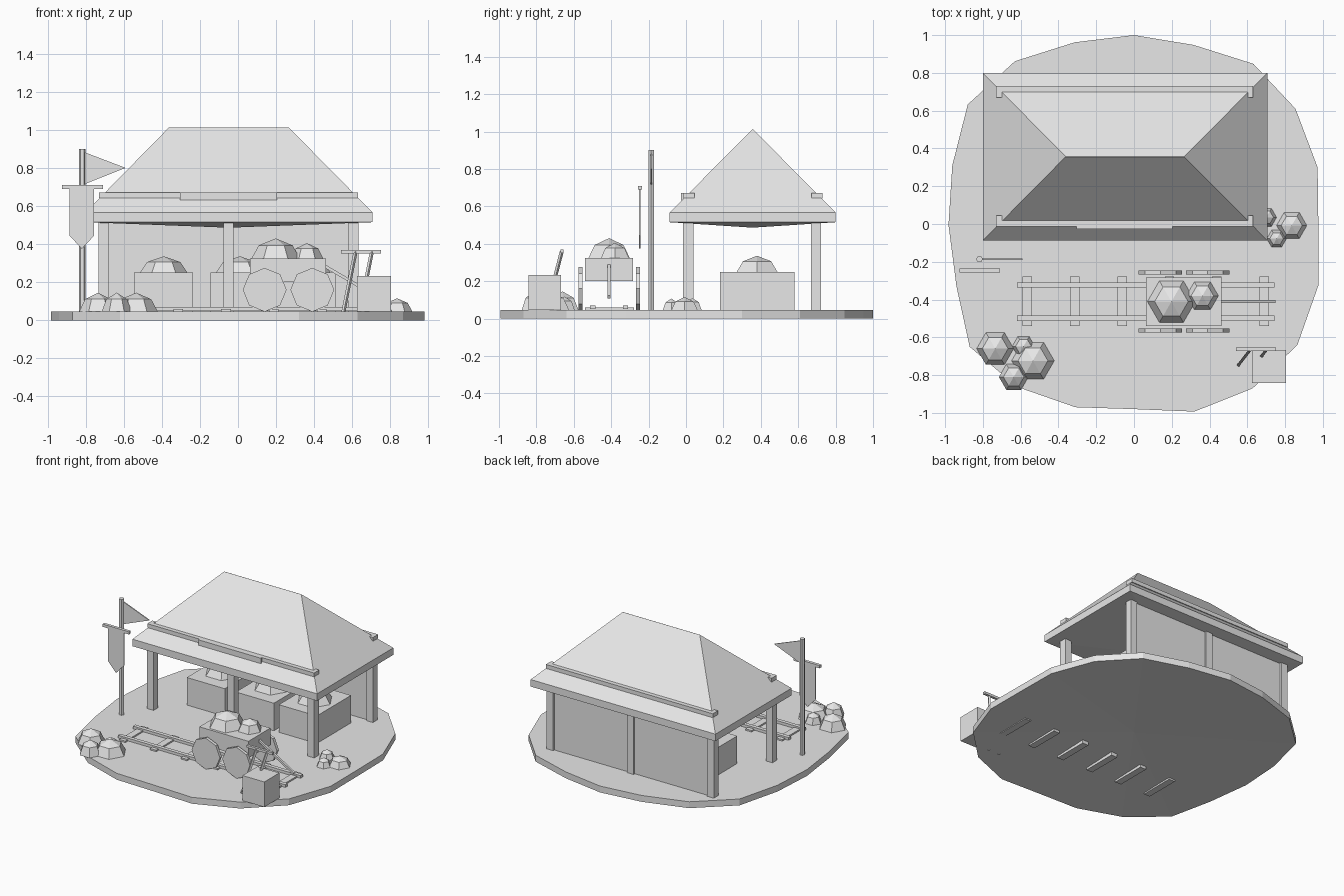
import bpy, bmesh, math
from mathutils import Vector

if "Cube" in bpy.data.objects:
    bpy.data.objects.remove(bpy.data.objects["Cube"])

grey = bpy.data.materials.new("light_grey")
grey.diffuse_color = (0.8, 0.8, 0.8, 1)
grey.use_nodes = True
grey.node_tree.nodes["Principled BSDF"].inputs["Base Color"].default_value = grey.diffuse_color
G = .047  # ground level


def make(name, verts, faces):
    me = bpy.data.meshes.new(name)
    me.from_pydata(verts, [], faces)
    bm = bmesh.new()
    bm.from_mesh(me)
    bmesh.ops.recalc_face_normals(bm, faces=bm.faces)
    bm.to_mesh(me)
    bm.free()
    me.materials.append(grey)
    ob = bpy.data.objects.new(name, me)
    bpy.context.collection.objects.link(ob)
    return ob


def loft(name, rings):
    """Join rings of equal length; a one-point ring is an apex."""
    verts, faces, starts = [], [], []
    for r in rings:
        starts.append(len(verts))
        verts += r
    for a in range(len(rings) - 1):
        n, m = len(rings[a]), len(rings[a + 1])
        k = max(n, m)
        for i in range(k):
            j = (i + 1) % k
            lo = [starts[a] + i, starts[a] + j] if n > 1 else [starts[a]]
            hi = [starts[a + 1] + j, starts[a + 1] + i] if m > 1 else [starts[a + 1]]
            faces.append(lo + hi)
    if len(rings[0]) > 2:
        faces.append(list(range(len(rings[0])))[::-1])
    if len(rings[-1]) > 2:
        faces.append([starts[-1] + i for i in range(len(rings[-1]))])
    return make(name, verts, faces)


def rect(x0, x1, y0, y1, z):
    return [(x0, y0, z), (x1, y0, z), (x1, y1, z), (x0, y1, z)]


def box(name, x0, x1, y0, y1, z0, z1):
    return loft(name, [rect(x0, x1, y0, y1, z0), rect(x0, x1, y0, y1, z1)])


def ngon(x, y, z, r, n):
    return [(x + r * math.cos(2 * math.pi * i / n),
             y + r * math.sin(2 * math.pi * i / n), z) for i in range(n)]


def rock(name, x, y, z, r, h):
    return loft(name, [ngon(x, y, z, r, 6), ngon(x, y, z + .65 * h, .7 * r, 6), [(x, y, z + h)]])


def plate(name, pts, y0, y1):
    return loft(name, [[(x, y, z) for x, z in pts] for y in (y0, y1)])


def bar(name, a, b, w):
    """Square bar between two points."""
    a, b = Vector(a), Vector(b)
    q = (b - a).to_track_quat('Z', 'Y')
    off = [q @ Vector((sx * w / 2, sy * w / 2, 0)) for sx, sy in ((-1, -1), (1, -1), (1, 1), (-1, 1))]
    return loft(name, [[tuple(p + o) for o in off] for p in (a, b)])


# Ground slab with an irregular 20-sided outline and a slightly hollow underside
outline = [(0, 1), (-.313, .962), (-.63, .862), (-.88, .633), (-.962, .31), (-.982, -.005), (-.94, -.33),
           (-.87, -.65), (-.62, -.862), (-.31, -.97), (0, -.98), (.32, -.993), (.628, -.87), (.865, -.64),
           (.978, -.32), (.976, 0), (.972, .3), (.855, .61), (.632, .848), (.315, .948)]
rim = [[(x, y, z) for x, y in outline] for z in (0, G)]
loft("ground_slab", [[(0, 0, .04)]] + rim)

# Shelter posts and back wall
for i, x in enumerate((-.705, -.05, .605)):
    for side, y in (("front", .012), ("back", .695)):
        box(f"{side}_post_{i}", x - .027, x + .027, y - .027, y + .027, G, .52)
box("back_wall", -.705, .605, .682, .708, G, .52)

# Hipped roof with a shallow inverted underside
X0, X1, Y0, Y1 = -.80, .706, -.087, .80
loft("roof", [[(-.048, .356, .486)], rect(X0, X1, Y0, Y1, .515), rect(X0, X1, Y0, Y1, .567),
              [(-.362, .356, 1.013), (.266, .356, 1.013), (.266, .357, 1.013), (-.362, .357, 1.013)]])

# Roof trim strips with short returns at the ends
for name, ya, yb, yc in (("front", -.014, .018, .045), ("back", .699, .731, .67)):
    box(f"{name}_roof_trim", -.73, .63, ya, yb, .643, .672)
    for i, x in enumerate((-.73, .60)):
        box(f"{name}_trim_return_{i}", x, x + .03, min(ya, yc), max(yb, yc), .643, .672)
box("front_trim_plate", -.305, .205, -.027, .0, .632, .672)

# Storage crates with a rock in each
for i, x in enumerate((-.39, .01, .36)):
    box(f"storage_crate_{i}", x - .155, x + .155, .182, .58, G, .25)
    rock(f"crate_rock_{i}", x, .38, .25, .125, .086)

# Track: ties set through the slab, and rails
for i in range(6):
    x = -.565 + i * .251
    box(f"track_tie_{i}", x - .025, x + .025, -.54, -.279, .003, .058)
for i, y in enumerate((-.323, -.499)):
    box(f"rail_{i}", -.62, .745, y - .014, y + .014, .05, .07)

# Mine cart: body, octagonal wheels, handle and load
box("cart_body", .063, .463, -.54, -.284, .2, .325)
for i, x in enumerate((.14, .39)):
    for j, y in enumerate((-.575, -.267)):
        pts = [(p[0], p[1]) for p in ngon(x, .16, 0, .115, 8)]
        plate(f"cart_wheel_{i}_{j}", pts, y, y + .022)
bar("cart_handle", (.455, -.411, .285), (.745, -.411, .115), .016)
rock("cart_rock_large", .198, -.411, .325, .127, .105)
rock("cart_rock_small", .362, -.38, .325, .085, .08)

# Loose rock piles
piles = [(-.735, -.66, .098, .098), (-.585, -.648, .06, .07), (-.535, -.724, .113, .098),
         (-.637, -.81, .078, .098), (.835, -.008, .08, .068), (.755, -.078, .052, .06), (.7, .035, .055, .062)]
for i, (x, y, r, h) in enumerate(piles):
    rock(f"loose_rock_{i}", x, y, G, r, h)

# Flag pole, pennant, crossbar and hanging banner
loft("flag_pole", [ngon(-.818, -.186, z, .018, 6) for z in (G, .9)])
plate("pennant", [(-.805, .882), (-.805, .715), (-.59, .8)], -.19, -.182)
box("banner_crossbar", -.925, -.71, -.257, -.235, .69, .71)
plate("banner", [(-.885, .69), (-.885, .445), (-.82, .375), (-.755, .445), (-.755, .69)], -.25, -.242)

# Tool crate with two tools leaning on it
box("tool_crate", .626, .804, -.842, -.667, G, .232)
for i, x in enumerate((.617, .703)):
    bar(f"tool_handle_{i}", (x, -.664, .36), (x - .072, -.757, .002), .015)
box("tool_heads", .54, .752, -.672, -.654, .35, .368)
